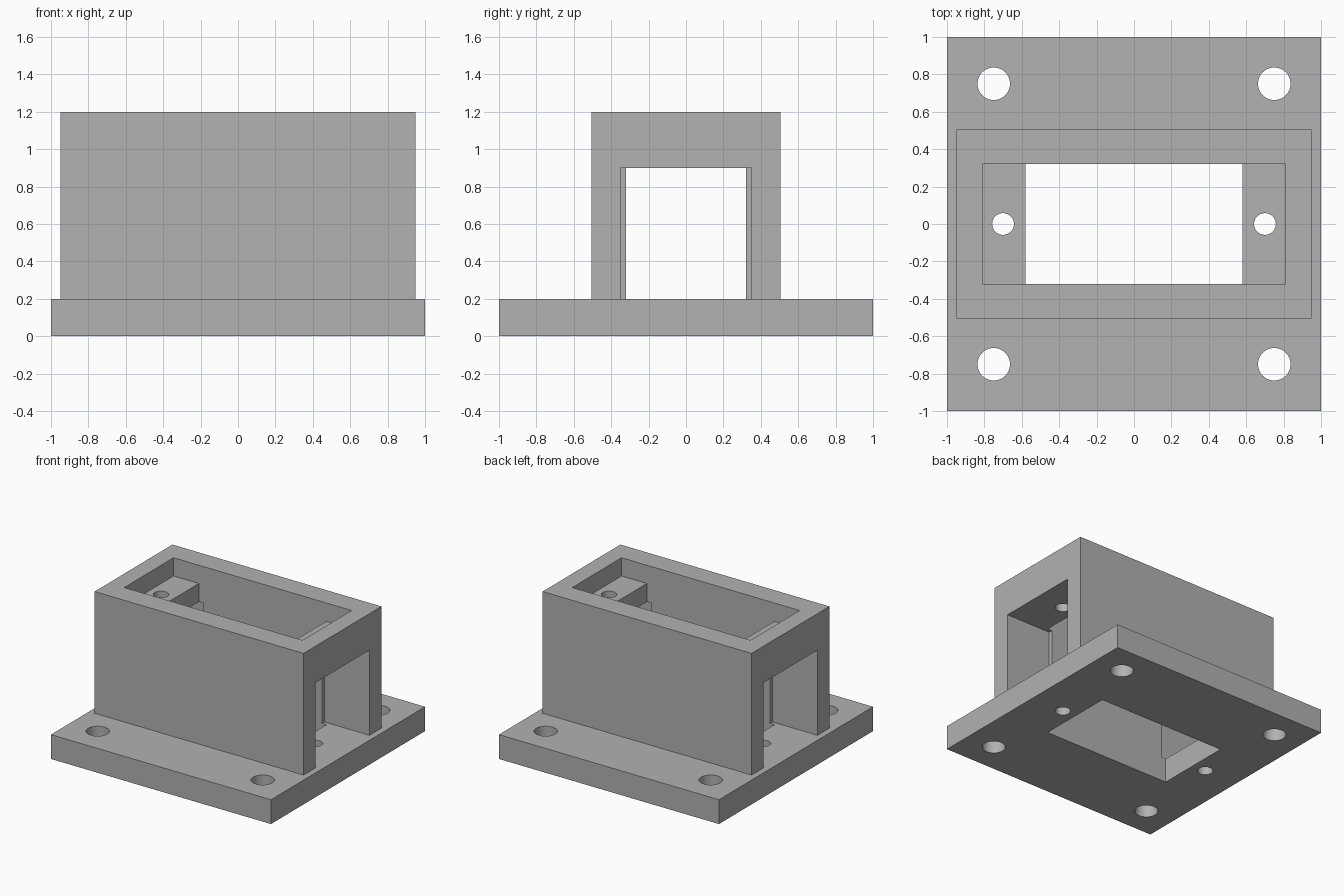
import bpy
import math

if "Cube" in bpy.data.objects:
    bpy.data.objects.remove(bpy.data.objects["Cube"])

grey = bpy.data.materials.new("plain_grey")
grey.diffuse_color = (0.445, 0.445, 0.445, 1)
grey.use_nodes = True
grey.node_tree.nodes["Principled BSDF"].inputs["Base Color"].default_value = grey.diffuse_color


def box(name, x, y, z):
    """Box from (min, max) pairs on each axis."""
    verts = [(a, b, c) for a in x for b in y for c in z]
    faces = [(0, 1, 3, 2), (4, 6, 7, 5), (0, 4, 5, 1),
             (2, 3, 7, 6), (0, 2, 6, 4), (1, 5, 7, 3)]
    mesh = bpy.data.meshes.new(name)
    mesh.from_pydata(verts, [], faces)
    mesh.materials.append(grey)
    obj = bpy.data.objects.new(name, mesh)
    bpy.context.collection.objects.link(obj)
    return obj


def drill(x, y, radius):
    """Vertical round cutter through the whole height."""
    bpy.ops.mesh.primitive_cylinder_add(vertices=48, radius=radius, depth=3,
                                        location=(x, y, 0.6))
    obj = bpy.context.object
    obj.name = "drill_cutter"
    obj.data.materials.append(grey)
    return obj


def cut(obj, cutters):
    """Subtract the cutters, then shade the result."""
    bpy.ops.object.select_all(action='DESELECT')
    bpy.context.view_layer.objects.active = obj
    obj.select_set(True)
    for c in cutters:
        c.hide_render = True
        mod = obj.modifiers.new("cut", 'BOOLEAN')
        mod.operation = 'DIFFERENCE'
        mod.solver = 'EXACT'
        mod.object = c
        bpy.ops.object.modifier_apply(modifier=mod.name)
    bpy.ops.object.shade_smooth_by_angle(angle=math.radians(30))


# Shared cutters: central opening and the two small screw holes
window = box("window_cutter", (-0.58, 0.58), (-0.32, 0.32), (-0.5, 1.6))
screw_holes = [drill(s * 0.7, 0, 0.058) for s in (-1, 1)]

# Base plate with four corner mounting holes
mount_holes = [drill(sx * 0.75, sy * 0.75, 0.087)
               for sx in (-1, 1) for sy in (-1, 1)]
base_plate = box("base_plate", (-1, 1), (-1, 1), (0, 0.2))
cut(base_plate, [window] + screw_holes + mount_holes)

# Housing: shallow top recess leaves a screw ledge above each end doorway
recess = box("recess_cutter", (-0.81, 0.81), (-0.32, 0.32), (1.05, 1.5))
doorways = [box("doorway_cutter", x, (-0.35, 0.35), (0.1, 0.9))
            for x in ((-1.1, -0.54), (0.54, 1.1))]
housing = box("housing", (-0.95, 0.95), (-0.505, 0.505), (0.2, 1.2))
cut(housing, [recess, window] + doorways + screw_holes)

# Remove the used cutters
for c in [window, recess] + screw_holes + mount_holes + doorways:
    bpy.data.objects.remove(c)
